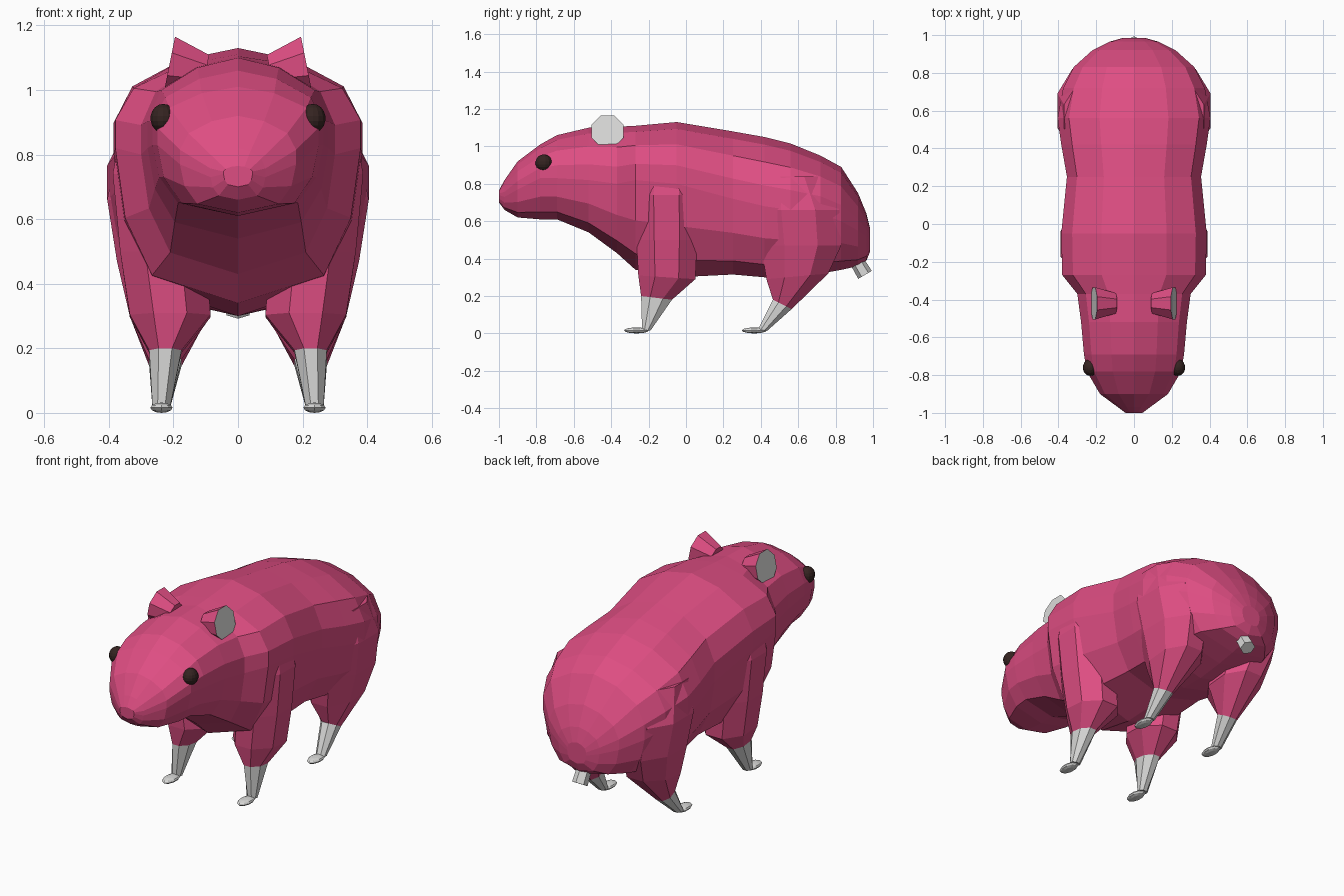
import bpy, bmesh, math
from mathutils import Vector, Matrix

if "Cube" in bpy.data.objects:
    bpy.data.objects.remove(bpy.data.objects["Cube"])


def material(name, rgb):
    m = bpy.data.materials.new(name)
    m.diffuse_color = (*rgb, 1)
    m.use_nodes = True
    m.node_tree.nodes["Principled BSDF"].inputs["Base Color"].default_value = m.diffuse_color
    return m


PINK = material("pink fur", (0.73, 0.075, 0.225))
GREY = material("pale grey", (0.70, 0.70, 0.69))
DARK = material("dark brown", (0.035, 0.017, 0.015))


def finish(bm, name, mats, rule=None):
    bmesh.ops.recalc_face_normals(bm, faces=bm.faces)
    if rule:
        for f in bm.faces:
            f.material_index = rule(f)
    me = bpy.data.meshes.new(name)
    bm.to_mesh(me)
    bm.free()
    ob = bpy.data.objects.new(name, me)
    for m in mats:
        me.materials.append(m)
    bpy.context.collection.objects.link(ob)
    return ob


def loft(name, rings, mats, rule=None):
    """Skin a list of equal-length point rings and cap both ends."""
    bm = bmesh.new()
    vs = [[bm.verts.new(p) for p in r] for r in rings]
    n = len(rings[0])
    for a, b in zip(vs, vs[1:]):
        for i in range(n):
            j = (i + 1) % n
            bm.faces.new((a[i], a[j], b[j], b[i]))
    bm.faces.new(vs[0])
    bm.faces.new(vs[-1])
    return finish(bm, name, mats, rule)


def ball(name, centre, radii, mat, seg=14, rows=9):
    bm = bmesh.new()
    bmesh.ops.create_uvsphere(bm, u_segments=seg, v_segments=rows, radius=1)
    bm.transform(Matrix.Translation(centre) @ Matrix.Diagonal((*radii, 1)))
    return finish(bm, name, [mat])


# Body and head: cross-sections (y, top, bottom, half width, height of widest)
SECTIONS = [
    (-1.0, .765, .70, .045, .74), (-.97, .82, .66, .085, .73),
    (-.90, .92, .62, .18, .77), (-.78, 1.01, .61, .25, .83),
    (-.69, 1.06, .61, .265, .83), (-.52, 1.10, .54, .28, .82),
    (-.37, 1.105, .43, .30, .80), (-.27, 1.11, .34, .38, .82),
    (-.05, 1.13, .30, .385, .80), (.25, 1.08, .315, .355, .72),
    (.42, 1.05, .30, .385, .68), (.56, 1.015, .30, .405, .66),
    (.72, .95, .32, .375, .64), (.83, .89, .34, .32, .60),
    (.92, .75, .36, .22, .55), (.965, .64, .39, .13, .52),
    (.985, .56, .44, .06, .50)]
# Right half of the section shape: fraction of width, fraction of height
HALF = [(0, 1), (.45, .89), (.85, .64), (1, .3), (1, 0), (.92, -.45), (.7, -.82), (0, -1)]


def section(y, top, bot, w, mid):
    right = [(w * u, y, mid + v * ((top - mid) if v > 0 else (mid - bot))) for u, v in HALF]
    return right + [(-x, y, z) for x, y, z in right[-2:0:-1]]


loft("body", [section(*s) for s in SECTIONS], [PINK])


# Legs: octagonal rings (front y, back y, inner x, outer x, front z, back z)
def leg_ring(side, y0, y1, x0, x1, z0, z1):
    pts = []
    for k in range(8):
        a = math.radians(22.5 + 45 * k)
        u, v = math.cos(a) / .924, math.sin(a) / .924
        pts.append((side * ((x0 + x1) / 2 + u * (x1 - x0) / 2),
                    (y0 + y1) / 2 + v * (y1 - y0) / 2,
                    (z0 + z1) / 2 + v * (z1 - z0) / 2))
    return pts


LEGS = {
    "front": ([(-.25, .04, .18, .36, .90, .86), (-.27, .06, .14, .388, .74, .74),
               (-.265, .06, .10, .365, .50, .50), (-.255, .05, .085, .335, .31, .29),
               (-.24, -.075, .175, .275, .20, .18)],
              [(-.24, -.075, .175, .275, .20, .18), (-.235, -.19, .21, .265, .02, .015)],
              -.265),
    "hind": ([(.42, .72, .18, .37, .84, .84), (.38, .82, .14, .405, .66, .66),
              (.40, .83, .10, .375, .47, .47), (.43, .76, .085, .335, .29, .32),
              (.465, .565, .175, .275, .18, .13)],
             [(.465, .565, .175, .275, .18, .13), (.385, .435, .21, .265, .02, .015)],
             .365),
}
for side, label in ((1, "right"), (-1, "left")):
    for which, (upper, lower, foot_y) in LEGS.items():
        loft(f"{which}_leg_{label}", [leg_ring(side, *r) for r in upper], [PINK])
        loft(f"{which}_shin_{label}", [leg_ring(side, *r) for r in lower], [GREY])
        ball(f"{which}_paw_{label}", (side * .237, foot_y, .016), (.036, .067, .016), GREY, 10, 6)

    # Ears: big grey disc outside, tapering inwards to a small pink end
    rings = []
    for x, r, zc in ((.212, .092, 1.08), (.10, .058, 1.055)):
        ring = []
        for k in range(8):
            a = math.radians(22.5 + 45 * k)
            dz = r * math.sin(a)
            ring.append((side * (x - .2 * dz), -.42 + r * math.cos(a), zc + dz))
        rings.append(ring)
    loft(f"ear_{label}", rings, [PINK, GREY],
         lambda f: int(len(f.verts) == 8 and abs(f.calc_center_median().x) > .16))

    # Eyes
    ball(f"eye_{label}", (side * .232, -.76, .912), (.04, .045, .045), DARK)

# Nose
ball("nose", (0, -.972, .737), (.049, .028, .027), DARK)

# Tail: short six-sided stub pointing down and back
axis = Vector((0, .5, -.86)).normalized()
across = Vector((0, .86, .5)).normalized()
rings = []
for centre, r in ((Vector((0, .87, .46)), .036), (Vector((0, .957, .313)), .042)):
    rings.append([centre + across * r * math.cos(k * math.pi / 3)
                  + Vector((r * math.sin(k * math.pi / 3), 0, 0)) for k in range(6)])
loft("tail", rings, [GREY])
